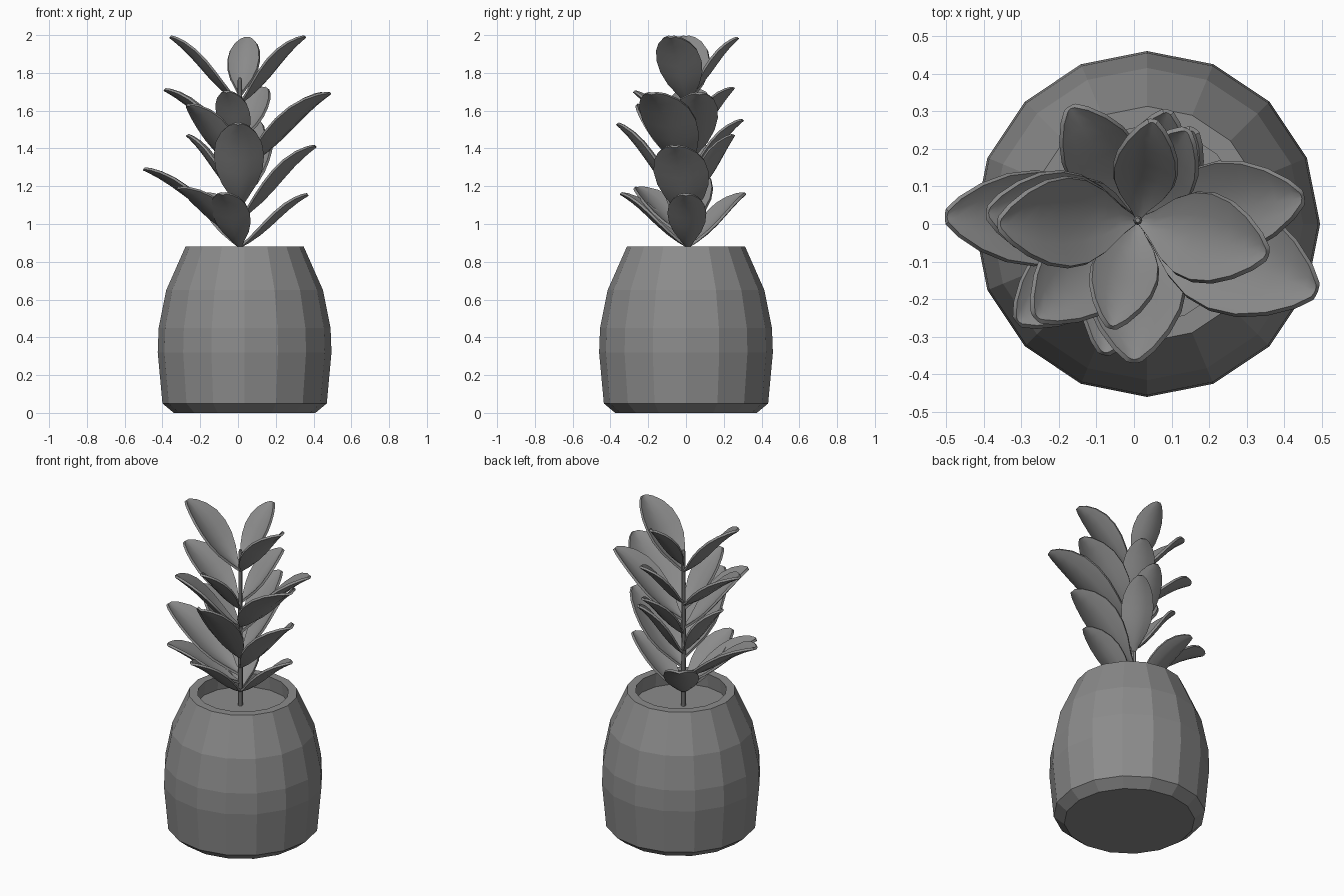
import bpy, bmesh, math
from mathutils import Vector

if "Cube" in bpy.data.objects:
    bpy.data.objects.remove(bpy.data.objects["Cube"], do_unlink=True)

GREY = (0.26, 0.26, 0.26, 1)
grey = bpy.data.materials.new("plain_grey")
grey.use_nodes = True
grey.diffuse_color = GREY
grey.node_tree.nodes["Principled BSDF"].inputs["Base Color"].default_value = GREY

POT_X = 0.035
STEM = Vector((0.01, 0.01, 0))


def finish(name, bm, smooth=False):
    bmesh.ops.recalc_face_normals(bm, faces=bm.faces)
    mesh = bpy.data.meshes.new(name)
    bm.to_mesh(mesh)
    bm.free()
    mesh.materials.append(grey)
    obj = bpy.data.objects.new(name, mesh)
    bpy.context.collection.objects.link(obj)
    if smooth:
        mesh.shade_smooth()
    return obj


def lathe(name, profile, centre, sides, smooth=False):
    """Turn a (radius, height) profile, capping both ends."""
    bm = bmesh.new()
    rings = []
    for r, z in profile:
        turn = [2 * math.pi * i / sides for i in range(sides)]
        rings.append([bm.verts.new((centre[0] + r * math.cos(a),
                                    centre[1] + r * math.sin(a), z)) for a in turn])
    for low, high in zip(rings, rings[1:]):
        for i in range(sides):
            j = (i + 1) % sides
            bm.faces.new((low[i], low[j], high[j], high[i]))
    bm.faces.new(rings[0][::-1])
    bm.faces.new(rings[-1])
    return finish(name, bm, smooth)


# Faceted pot: outer wall, flat rim, inner wall and the soil surface
lathe("pot", [(0.375, 0), (0.435, 0.05), (0.46, 0.32), (0.455, 0.45), (0.415, 0.65),
              (0.313, 0.88), (0.262, 0.88), (0.272, 0.79)], (POT_X, 0), 16)

# Stem
stem = lathe("stem", [(0.014, 0.78), (0.013, 1.3), (0.012, 1.76), (0.006, 1.775)], STEM, 8)

# Half width along a leaf, as (position, share of full half width)
OUTLINE = [(0, 0.05), (0.12, 0.32), (0.27, 0.7), (0.42, 0.93), (0.57, 1),
           (0.72, 0.92), (0.85, 0.7), (0.95, 0.4), (1, 0.14)]
ACROSS = [-1, -0.5, 0, 0.5, 1]


def leaf(name, tip, base_z, width):
    """Cupped, arching leaf from the stem to its tip."""
    base = STEM + Vector((0, 0, base_z))
    span = Vector(tip) - base
    side = Vector((-span.y, span.x, 0)).normalized()
    up = span.cross(side).normalized()
    if up.z < 0:
        up = -up
    bm = bmesh.new()
    rows = []
    for t, share in OUTLINE:
        half = share * width / 2
        mid = base + span * t + up * (0.10 * span.length * math.sin(math.pi * t) * (t - 0.6))
        rows.append([bm.verts.new(mid + side * (half * u) + up * (0.32 * half * u * u))
                     for u in ACROSS])
    for a, b in zip(rows, rows[1:]):
        for i in range(len(ACROSS) - 1):
            bm.faces.new((a[i], a[i + 1], b[i + 1], b[i]))
    obj = finish(name, bm, True)
    solid = obj.modifiers.new("thickness", "SOLIDIFY")
    solid.thickness = 0.014
    solid.offset = 0
    bpy.ops.object.select_all(action="DESELECT")
    obj.select_set(True)
    bpy.context.view_layer.objects.active = obj
    bpy.ops.object.modifier_apply(modifier=solid.name)
    bpy.ops.object.shade_smooth_by_angle(angle=math.radians(40))


# Leaves by side, from the top down: tip, height of the base, width
LEAVES = {
    "right_leaf": [((-0.36, 0, 1.99), 1.64, 0.24), ((-0.39, 0.03, 1.71), 1.43, 0.24),
                   ((-0.27, 0.03, 1.47), 1.14, 0.2), ((-0.5, 0.02, 1.29), 0.98, 0.25)],
    "left_leaf": [((0.355, -0.08, 1.99), 1.64, 0.24), ((0.45, 0.07, 1.69), 1.33, 0.25),
                  ((0.485, -0.18, 1.69), 1.29, 0.3), ((0.41, -0.06, 1.41), 1.03, 0.29),
                  ((0.37, 0, 1.155), 0.88, 0.2)],
    "back_leaf": [((0.05, 0.275, 1.985), 1.68, 0.17), ((0.14, 0.25, 1.72), 1.44, 0.18),
                  ((0.09, 0.3, 1.55), 1.25, 0.18), ((0.16, 0.25, 1.47), 1.12, 0.18),
                  ((-0.17, 0.31, 1.16), 0.88, 0.2)],
    "front_leaf": [((-0.06, -0.275, 1.7), 1.4, 0.18), ((0, -0.365, 1.53), 1.09, 0.26),
                   ((-0.08, -0.345, 1.16), 0.88, 0.2)],
    "front_right_leaf": [((-0.26, -0.25, 1.63), 1.28, 0.24), ((-0.31, -0.26, 1.19), 0.93, 0.22)],
}
for side_name, items in LEAVES.items():
    for n, (tip, base_z, width) in enumerate(items, 1):
        leaf(f"{side_name}_{n}", tip, base_z, width)
